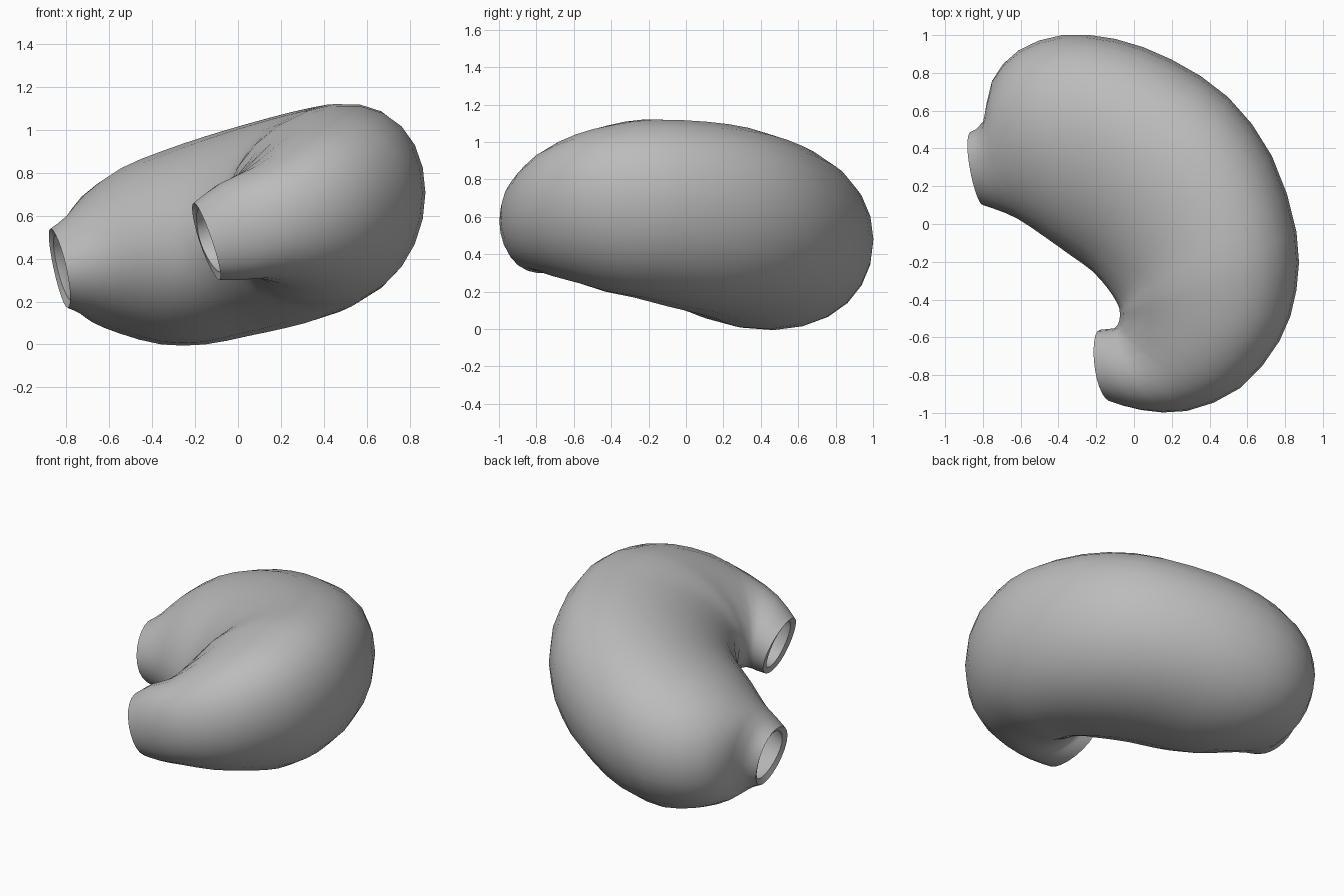
import bpy
import bmesh
import math
from mathutils import Vector

cube = bpy.data.objects.get("Cube")
if cube:
    bpy.data.objects.remove(cube, do_unlink=True)

SIDES = 24
EGG = 0.12  # how far top and bottom shift towards the outside of the bend

grey = bpy.data.materials.new("neutral grey")
grey.use_nodes = True
colour = (0.5, 0.5, 0.5, 1)
grey.diffuse_color = colour
grey.node_tree.nodes["Principled BSDF"].inputs["Base Color"].default_value = colour

# Sections along the bend: inner x, y, outer x, y, bottom, top, lean, outer lift
sections = [
    (-.80, .10, -.86, .49, .17, .54, -.04, 0),
    (-.74, .08, -.79, .55, .145, .60, -.03, 0),
    (-.62, .03, -.75, .76, .10, .70, -.02, 0),
    (-.47, -.07, -.61, .92, .05, .82, 0, 0),
    (-.33, -.17, -.38, 1.0, 0, .90, 0, .01),
    (-.22, -.25, -.10, .98, 0, .97, 0, .02),
    (-.14, -.34, .20, .87, .04, 1.03, 0, .03),
    (-.10, -.40, .50, .67, .08, 1.08, 0, .05),
    (-.08, -.44, .73, .36, .12, 1.11, 0, .06),
    (-.075, -.47, .86, -.04, .17, 1.12, 0, .06),
    (-.075, -.49, .86, -.35, .20, 1.09, 0, .06),
    (-.078, -.51, .77, -.62, .245, 1.04, 0, .06),
    (-.085, -.53, .56, -.87, .285, .95, -.01, .05),
    (-.10, -.55, .28, -.99, .31, .83, -.03, .04),
    (-.13, -.555, .04, -.985, .30, .75, -.05, .02),
    (-.18, -.56, -.12, -.94, .30, .66, -.06, 0),
]


def halfway(i):
    """Section midway between i and i + 1 on a smooth spline."""
    a, b = sections[max(i - 1, 0)], sections[i]
    c, d = sections[i + 1], sections[min(i + 2, len(sections) - 1)]
    return [(9 * (q + r) - p - s) / 16 for p, q, r, s in zip(a, b, c, d)]


def ring(bm, section):
    """Egg-shaped loop of vertices for one section."""
    ix, iy, ox, oy, low, high, lean, lift = section
    centre = Vector(((ix + ox) / 2, (iy + oy) / 2, (low + high) / 2))
    across = Vector(((ox - ix) / 2, (oy - iy) / 2, 0))
    up = Vector((lean, 0, (high - low) / 2))
    verts = []
    for i in range(SIDES):
        a = math.tau * i / SIDES
        c, s = math.cos(a), math.sin(a)
        rise = Vector((0, 0, lift * c))
        verts.append(bm.verts.new(centre + across * (c + EGG * s * s) + up * s + rise))
    return verts


# Bent pouch skinned over the sections, left open at both necks
bm = bmesh.new()
rings = []
for i, section in enumerate(sections):
    rings.append(ring(bm, section))
    if i + 1 < len(sections):
        rings.append(ring(bm, halfway(i)))
for a, b in zip(rings, rings[1:]):
    for i in range(SIDES):
        j = (i + 1) % SIDES
        bm.faces.new((a[i], a[j], b[j], b[i]))
bmesh.ops.recalc_face_normals(bm, faces=bm.faces)
if bm.calc_volume(signed=True) < 0:
    bmesh.ops.reverse_faces(bm, faces=bm.faces)
mesh = bpy.data.meshes.new("curved_pouch")
bm.to_mesh(mesh)
bm.free()
pouch = bpy.data.objects.new("curved_pouch", mesh)
bpy.context.collection.objects.link(pouch)
mesh.materials.append(grey)

# Hollow wall with flat rims at the openings
wall = pouch.modifiers.new("wall", "SOLIDIFY")
wall.thickness = 0.038
wall.offset = -1

bpy.ops.object.select_all(action="DESELECT")
bpy.context.view_layer.objects.active = pouch
pouch.select_set(True)
bpy.ops.object.modifier_apply(modifier="wall")
bpy.ops.object.shade_smooth_by_angle(angle=math.radians(45))
